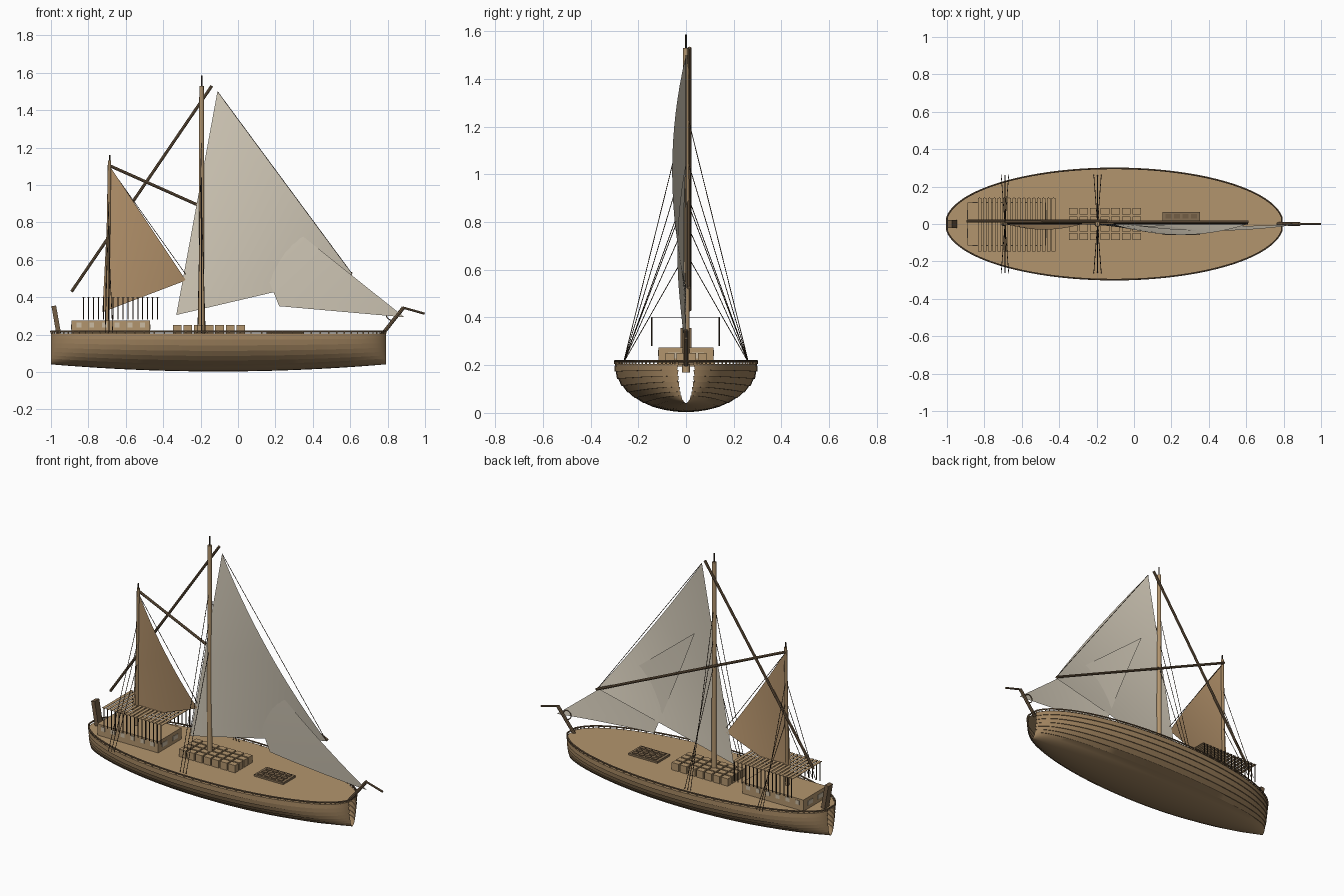
import bpy, bmesh, math
from mathutils import Vector, Matrix

cube = bpy.data.objects.get("Cube")
if cube:
    bpy.data.objects.remove(cube, do_unlink=True)


def material(name, rgb):
    m = bpy.data.materials.new(name)
    m.use_nodes = True
    m.diffuse_color = (*rgb, 1)
    m.node_tree.nodes["Principled BSDF"].inputs["Base Color"].default_value = (*rgb, 1)
    return m


HULL = material("hull wood", (.34, .22, .11))
DECK = material("deck wood", (.45, .30, .155))
SPAR = material("spar wood", (.17, .11, .06))
HATCH = material("hatch wood", (.23, .155, .085))
ROPE = material("dark rope", (.04, .025, .014))
CANVAS = material("pale canvas", (.66, .60, .49))
TAN = material("tan canvas", (.45, .285, .145))
GLASS = material("window pane", (.60, .50, .36))


def finish(name, bm, mat, smooth=False):
    bmesh.ops.recalc_face_normals(bm, faces=bm.faces)
    me = bpy.data.meshes.new(name)
    bm.to_mesh(me)
    bm.free()
    me.materials.append(mat)
    ob = bpy.data.objects.new(name, me)
    bpy.context.collection.objects.link(ob)
    if smooth:
        bpy.ops.object.select_all(action='DESELECT')
        ob.select_set(True)
        bpy.context.view_layer.objects.active = ob
        bpy.ops.object.shade_smooth_by_angle(angle=math.radians(35))
    return ob


def rods(name, segments, r, mat, r_end=None, sides=8):
    """Round bars between pairs of points, all in one mesh."""
    bm = bmesh.new()
    for a, b in segments:
        a, b = Vector(a), Vector(b)
        d = b - a
        turn = d.to_track_quat('Z', 'Y').to_matrix().to_4x4()
        bmesh.ops.create_cone(bm, cap_ends=True, segments=sides, radius1=r,
                              radius2=r if r_end is None else r_end, depth=d.length,
                              matrix=Matrix.Translation((a + b) / 2) @ turn)
    return finish(name, bm, mat, True)


def boxes(name, items, mat):
    """Boxes given as (centre, size), all in one mesh."""
    bm = bmesh.new()
    for c, s in items:
        bmesh.ops.create_cube(bm, size=1, matrix=Matrix.Translation(c) @ Matrix.Diagonal((*s, 1)))
    return finish(name, bm, mat)


# Hull: open-ended shell of half-ellipse sections with lapped planks
MID, HALF, BEAM, DECK_Z = -.105, .895, .302, .205


def width(u):
    return BEAM * math.sqrt(1 - (.993 * u) ** 2)


def section(u):
    w, depth = width(u), DECK_Z - .003 - .038 * u * u
    side = []
    strakes = 10
    for k in range(strakes):
        for j, lap in ((0, 0), (1, .006 if k < 7 else 0)):
            if k >= 7 and j == 0:
                continue
            t = (k + j) / strakes * math.pi / 2
            side.append((max(w - .004 + lap, 0) * math.cos(t), DECK_Z - depth * math.sin(t)))
    x = MID + HALF * u
    left = [(x, y, z) for y, z in side]
    return left + [(x, -y, z) for y, z in reversed(side[:-1])]


stations = [math.sin(math.pi / 2 * (i / 24 - 1)) for i in range(49)]
bm = bmesh.new()
rows = [[bm.verts.new(p) for p in section(u)] for u in stations]
for a, b in zip(rows, rows[1:]):
    for i in range(len(a) - 1):
        bm.faces.new((a[i], a[i + 1], b[i + 1], b[i]))
finish("hull", bm, HULL, True)

# Deck
bm = bmesh.new()
edge = [(MID + HALF * u, width(u)) for u in stations]
loop = edge + [(x, -y) for x, y in reversed(edge)]
bm.faces.new([bm.verts.new((x, y, DECK_Z)) for x, y in loop])
finish("deck", bm, DECK)

# Rail on short posts around the deck edge
rail = [(x, y * .985, .217) for x, y in loop]
rods("rail", list(zip(rail, rail[1:] + rail[:1])), .005, SPAR, sides=6)
rods("rail_posts", [((x, y, DECK_Z), (x, y, .217)) for x, y, z in rail], .004, HULL, sides=6)

# Masts, spars and the posts at both ends
MAIN_X, MIZZEN_X = -.195, -.69
rods("main_mast", [((MAIN_X, 0, .17), (MAIN_X, 0, 1.53))], .016, DECK, .012, 16)
rods("main_mast_pole", [((MAIN_X, 0, 1.52), (MAIN_X, 0, 1.585))], .004, ROPE)
rods("mizzen_mast", [((MIZZEN_X - .01, 0, .2), (MIZZEN_X + .003, 0, 1.13))], .012, HULL, .009, 12)
rods("mizzen_mast_pole", [((MIZZEN_X + .003, 0, 1.12), (MIZZEN_X + .003, 0, 1.16))], .004, ROPE)
rods("gaff", [((-.89, .015, .43), (-.14, .015, 1.53))], .008, SPAR)
rods("long_spar", [((MIZZEN_X, .012, 1.105), (.61, .012, .525))], .008, SPAR)
rods("bowsprit", [((.77, 0, .20), (.885, 0, .345))], .010, SPAR)
rods("bowsprit_tip", [((.88, 0, .345), (.998, 0, .312))], .006, SPAR)
boxes("stern_post", [((0, 0, 0), (.025, .045, .15))], SPAR)
post = bpy.data.objects["stern_post"]
post.location = (-.972, 0, .28)
post.rotation_euler.y = math.radians(-10)

# Ring at the bow
ring = [(.82 + .027 * math.cos(i * math.pi / 10), 0, .305 + .027 * math.sin(i * math.pi / 10))
        for i in range(20)]
rods("bow_ring", list(zip(ring, ring[1:] + ring[:1])), .003, SPAR, sides=6)


# Sails: triangular sheets bowed out along the free edge
def sail(name, head, tack, clew, bow, belly, mat, n=16):
    bm = bmesh.new()
    grid = []
    for i in range(n + 1):
        row = []
        for j in range(i + 1):
            h, c = 1 - i / n, j / n
            t = 1 - h - c
            p = Vector(head) * h + Vector(tack) * t + Vector(clew) * c
            p.y -= 4 * bow * h * c + 4 * belly * t * (1 - t)
            row.append(bm.verts.new(p))
        grid.append(row)
    for i in range(n):
        for j in range(i + 1):
            bm.faces.new((grid[i][j], grid[i + 1][j], grid[i + 1][j + 1]))
            if j < i:
                bm.faces.new((grid[i][j], grid[i + 1][j + 1], grid[i][j + 1]))
    finish(name, bm, mat, True)


sail("main_sail", (-.11, 0, 1.5), (-.33, 0, .305), (.61, 0, .525), .058, 0, CANVAS)
sail("jib_sail", (-.06, 0, 1.05), (.22, 0, .352), (.89, 0, .293), .036, .010, CANVAS)
sail("mizzen_sail", (MIZZEN_X + .005, 0, 1.1), (-.725, 0, .32), (-.278, 0, .49), .03, 0, TAN)

# Rigging
shrouds = []
for x, heights in ((MAIN_X, (1.27, 1.08, .9)), (MIZZEN_X, (.93, .8, .67))):
    for side in (-1, 1):
        for dx, z in zip((-.02, 0, .02), heights):
            shrouds.append(((x + dx, side * .262, .21), (x, 0, z)))
rods("shrouds", shrouds, .0018, ROPE, sides=5)
rods("stays", [((-.11, 0, 1.5), (.61, 0, .525)), ((MIZZEN_X, 0, 1.1), (-.278, 0, .52))],
     .0018, ROPE, sides=5)

# Cabin with windows on its sides and ends
boxes("cabin", [((-.68, 0, .235), (.42, .23, .08))], DECK)
side_panes = [((-.85 + .068 * i, s * .115, .251), (.026, .006, .026))
              for i in range(6) for s in (-1, 1)]
end_panes = [((x, y, .24), (.006, .05, .026)) for x in (-.89, -.47) for y in (-.05, .05)]
boxes("cabin_windows", side_panes + end_panes, GLASS)

# Slatted canopy on thin posts
columns = [-.825 + .0263 * i for i in range(16)]
boxes("canopy_slats", [((x, -.003, .401), (.019, .286, .003)) for x in columns], DECK)
rods("canopy_posts", [((x, y, .28), (x, y, .402)) for x in columns for y in (-.143, .139)],
     .0032, ROPE, sides=6)

# Cargo crates in rows
boxes("crates", [((-.325 + .0567 * i, y, .228), (.047, .036, .046))
                 for i in range(7) for y in (-.067, -.022, .023, .068)], DECK)

# Deck hatch with a grid of slats
boxes("hatch", [((.252, .003, .21), (.2, .122, .014))], HATCH)
boxes("hatch_slats", [((.185 + .045 * i, y, .218), (.032, .024, .006))
                      for i in range(4) for y in (-.035, .003, .041)], SPAR)
